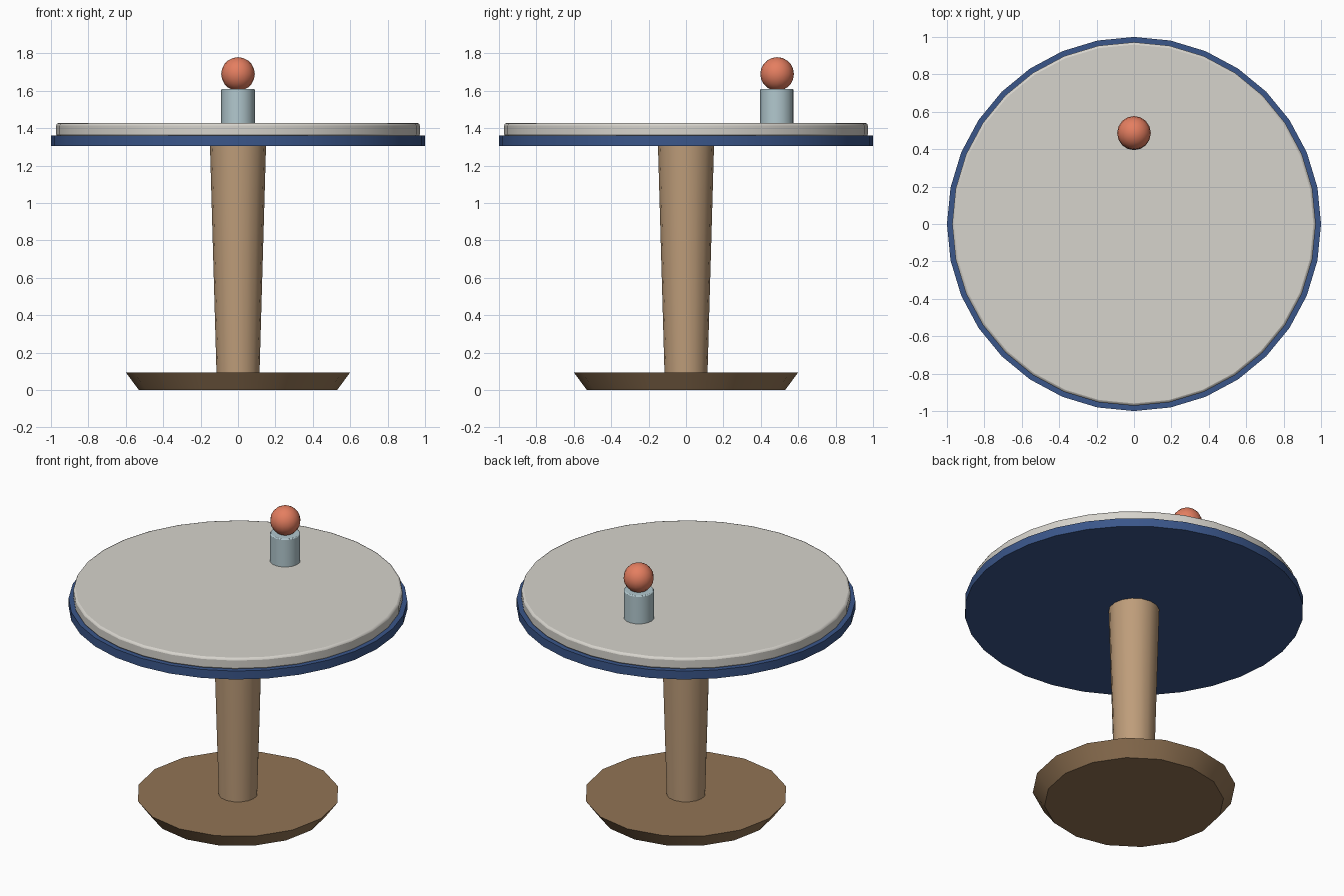
import bpy
import math

if "Cube" in bpy.data.objects:
    bpy.data.objects.remove(bpy.data.objects["Cube"])


def material(name, rgb):
    """Flat colour given as sRGB 0-255, stored linear."""
    m = bpy.data.materials.new(name)
    lin = [((c / 255 + 0.055) / 1.055) ** 2.4 for c in rgb]
    m.diffuse_color = (*lin, 1)
    m.use_nodes = True
    m.node_tree.nodes["Principled BSDF"].inputs["Base Color"].default_value = m.diffuse_color
    return m


def finish(name, mat, bevel=0):
    ob = bpy.context.object
    ob.name = name
    ob.data.materials.append(mat)
    bpy.ops.object.shade_smooth_by_angle(angle=math.radians(35))
    if bevel:
        b = ob.modifiers.new("soft_edge", 'BEVEL')
        b.width, b.segments = bevel, 2
        b.limit_method, b.angle_limit = 'ANGLE', math.radians(40)
    return ob


def turned(name, mat, sides, r_low, r_high, z_low, z_high, y=0, bevel=0):
    """Round part between two heights, tapered when the radii differ."""
    bpy.ops.mesh.primitive_cone_add(vertices=sides, radius1=r_low, radius2=r_high,
                                    depth=z_high - z_low,
                                    location=(0, y, (z_low + z_high) / 2))
    return finish(name, mat, bevel)


dark_wood = material("dark_wood", (146, 116, 84))
light_wood = material("light_wood", (190, 157, 122))
blue = material("blue_rim", (58, 86, 138))
cream = material("cream_top", (214, 211, 204))
glass = material("pale_glass", (178, 200, 206))
coral = material("coral", (228, 126, 96))

# Foot and pedestal
turned("foot", dark_wood, 16, 0.53, 0.60, 0.0, 0.095)
turned("pedestal", light_wood, 16, 0.115, 0.15, 0.09, 1.31)

# Table top: blue rim plate under a soft-edged cream slab
turned("rim_plate", blue, 32, 1.0, 1.0, 1.305, 1.36)
turned("table_top", cream, 32, 0.972, 0.972, 1.355, 1.428, bevel=0.013)

# Small vase with a ball on it, towards the back
turned("vase", glass, 16, 0.09, 0.09, 1.42, 1.61, y=0.485, bevel=0.006)
bpy.ops.mesh.primitive_uv_sphere_add(segments=16, ring_count=10, radius=0.09,
                                     location=(0, 0.487, 1.69))
finish("ball", coral)
